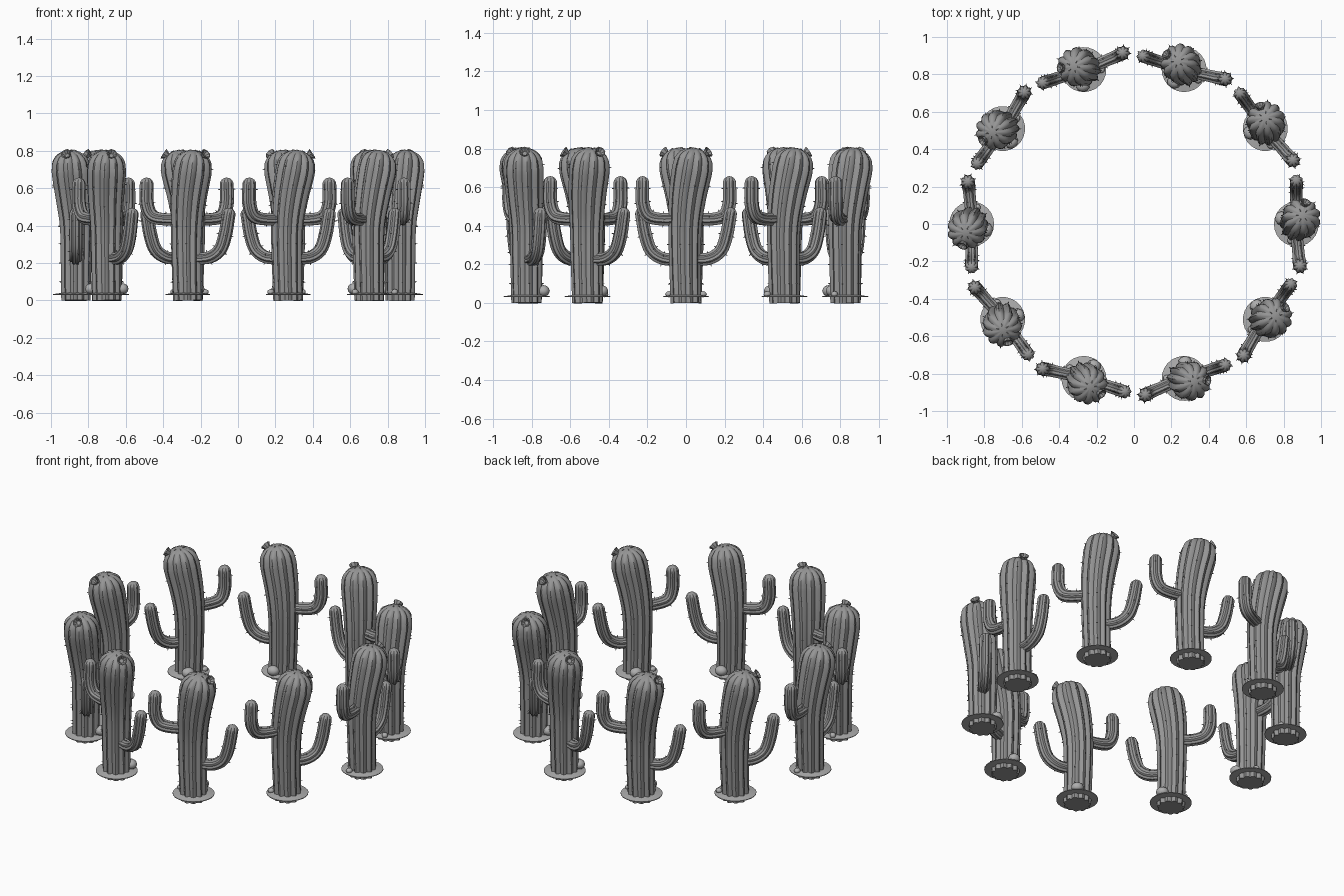
import bpy
import bmesh
import math
import random
from mathutils import Vector, Matrix

random.seed(4)
if "Cube" in bpy.data.objects:
    bpy.data.objects.remove(bpy.data.objects["Cube"], do_unlink=True)


def material(name, grey):
    mat = bpy.data.materials.new(name)
    mat.use_nodes = True
    colour = (grey, grey, grey, 1)
    mat.diffuse_color = colour
    mat.node_tree.nodes["Principled BSDF"].inputs["Base Color"].default_value = colour
    return mat


cactus_grey = material("cactus grey", 0.3)
ground_grey = material("ground grey", 0.42)


def smooth_path(points, steps):
    """Catmull-Rom resampling of a few (x, y, z, radius) points."""
    pts = [Vector(p) for p in points]
    pts = [2 * pts[0] - pts[1]] + pts + [2 * pts[-1] - pts[-2]]
    out = []
    for a, b, c, d in zip(pts, pts[1:], pts[2:], pts[3:]):
        for i in range(steps):
            t = i / steps
            out.append(0.5 * (2 * b + (c - a) * t + (2 * a - 5 * b + 4 * c - d) * t * t
                              + (3 * b - a - 3 * c + d) * t ** 3))
    return out + [pts[-2]]


def ribbed_stem(bm, points, ribs, depth, dome, side, spine_gap):
    """Sweep a scalloped section along a path, close it with a dome, add spines."""
    path = smooth_path(points, 4)
    centres = [p.xyz for p in path]
    radii = [p.w for p in path]
    tip_dir = (centres[-1] - centres[-2]).normalized()
    end, end_r = centres[-1], radii[-1]
    for k in range(1, 6):
        a = k / 6 * math.pi / 2
        centres.append(end + tip_dir * dome * math.sin(a))
        radii.append(end_r * math.cos(a))
    count = ribs * 4
    rings, since = [], 0.0
    for i, c in enumerate(centres):
        lo, hi = centres[max(i - 1, 0)], centres[min(i + 1, len(centres) - 1)]
        axis = (hi - lo).normalized()
        u = (side - axis * side.dot(axis)).normalized()
        v = axis.cross(u)
        ring = []
        for j in range(count):
            a = math.tau * j / count
            r = radii[i] * (1 - depth * (1 - abs(math.sin(ribs * a / 2))))
            ring.append(bm.verts.new(c + r * (u * math.cos(a) + v * math.sin(a))))
        rings.append(ring)
        # short thorns on alternating ridges
        since += (c - centres[i - 1]).length if i else 0
        if since > spine_gap:
            since = 0.0
            for j in range(i % 2, ribs, 2):
                a = math.tau * (j + 0.5) / ribs
                out = u * math.cos(a) + v * math.sin(a)
                rot = out.to_track_quat("Z", "Y").to_matrix().to_4x4()
                place = Matrix.Translation(c + out * (radii[i] + 0.003))
                bmesh.ops.create_cone(bm, segments=4, radius1=0.004, radius2=0.001,
                                      depth=0.014, cap_ends=True, matrix=place @ rot)
    for lower, upper in zip(rings, rings[1:]):
        for j in range(count):
            k = (j + 1) % count
            bm.faces.new((lower[j], lower[k], upper[k], upper[j]))
    tip = bm.verts.new(end + tip_dir * dome)
    for j in range(count):
        bm.faces.new((rings[-1][j], rings[-1][(j + 1) % count], tip))
    bm.faces.new(rings[0][::-1])


def lathe(bm, profile, segments, matrix):
    """Turn an (r, z) profile around z."""
    rings = []
    for r, z in profile:
        rings.append([bm.verts.new(matrix @ Vector((r * math.cos(math.tau * j / segments),
                                                    r * math.sin(math.tau * j / segments), z)))
                      for j in range(segments)])
    for lower, upper in zip(rings, rings[1:]):
        for j in range(segments):
            k = (j + 1) % segments
            bm.faces.new((lower[j], lower[k], upper[k], upper[j]))


def finish(bm, name, mat):
    bmesh.ops.recalc_face_normals(bm, faces=bm.faces)
    mesh = bpy.data.meshes.new(name)
    bm.to_mesh(mesh)
    bm.free()
    mesh.materials.append(mat)
    obj = bpy.data.objects.new(name, mesh)
    bpy.context.collection.objects.link(obj)
    bpy.ops.object.select_all(action="DESELECT")
    obj.select_set(True)
    bpy.context.view_layer.objects.active = obj
    bpy.ops.object.shade_smooth_by_angle(angle=math.radians(35))
    return mesh


# local axes: x points out of the ring, y runs along it
outward = Vector((1, 0, 0))
parts = {}

# trunk, bending along the ring near the top
bm = bmesh.new()
ribbed_stem(bm, [(0, 0, 0, 0.08), (0, -0.005, 0.2, 0.083), (0, -0.005, 0.4, 0.088),
                 (0.012, 0.008, 0.55, 0.098), (0.025, 0.03, 0.68, 0.106),
                 (0.028, 0.036, 0.72, 0.103)], 11, 0.16, 0.085, outward, 0.09)
parts["trunk"] = finish(bm, "trunk", cactus_grey)

# low arm
bm = bmesh.new()
ribbed_stem(bm, [(0, 0.04, 0.225, 0.034), (0, 0.12, 0.23, 0.035), (0, 0.18, 0.27, 0.036),
                 (0, 0.21, 0.35, 0.037), (0, 0.23, 0.46, 0.036)],
            8, 0.18, 0.035, outward, 0.07)
parts["low_arm"] = finish(bm, "low_arm", cactus_grey)

# high arm
bm = bmesh.new()
ribbed_stem(bm, [(0, -0.04, 0.435, 0.034), (0.01, -0.14, 0.435, 0.035),
                 (0.015, -0.2, 0.455, 0.037), (0.02, -0.225, 0.52, 0.038),
                 (0.02, -0.225, 0.62, 0.037)], 8, 0.18, 0.037, outward, 0.07)
parts["high_arm"] = finish(bm, "high_arm", cactus_grey)

# cup-shaped flower near the crown
bm = bmesh.new()
aim = Vector((0.35, 0.75, 0.55)).to_track_quat("Z", "Y").to_matrix().to_4x4()
lathe(bm, [(0.008, -0.025), (0.02, 0), (0.03, 0.018), (0.024, 0.018), (0.012, 0.0), (0.001, 0.0)],
      8, Matrix.Translation((0.045, 0.105, 0.775)) @ aim)
parts["flower"] = finish(bm, "flower", cactus_grey)

# thin mound of soil around the foot
bm = bmesh.new()
lathe(bm, [(0.07, 0.03), (0.12, 0.03), (0.12, 0.034), (0.07, 0.042), (0.07, 0.03)],
      24, Matrix())
parts["soil_disc"] = finish(bm, "soil_disc", ground_grey)

# two stones on the inner side
bm = bmesh.new()
for place, size in (((-0.08, 0.03, 0.062), 0.034), ((-0.03, -0.088, 0.045), 0.018)):
    bmesh.ops.create_icosphere(bm, subdivisions=2, radius=size,
                               matrix=Matrix.Translation(place) @ Matrix.Diagonal((1, 1.1, 0.9, 1)))
parts["stones"] = finish(bm, "stones", ground_grey)

# ten copies around the ring
for name, mesh in parts.items():
    first = bpy.data.objects[name]
    for i in range(10):
        obj = first if i == 0 else bpy.data.objects.new(f"{name}_{i + 1}", mesh)
        if i:
            bpy.context.collection.objects.link(obj)
        obj.matrix_world = (Matrix.Rotation(math.tau * i / 10, 4, "Z")
                            @ Matrix.Translation((0.868, 0, 0)))
        for mod in first.modifiers:
            if i:
                copy = obj.modifiers.new(mod.name, mod.type)
                if mod.type == "NODES":
                    copy.node_group = mod.node_group
